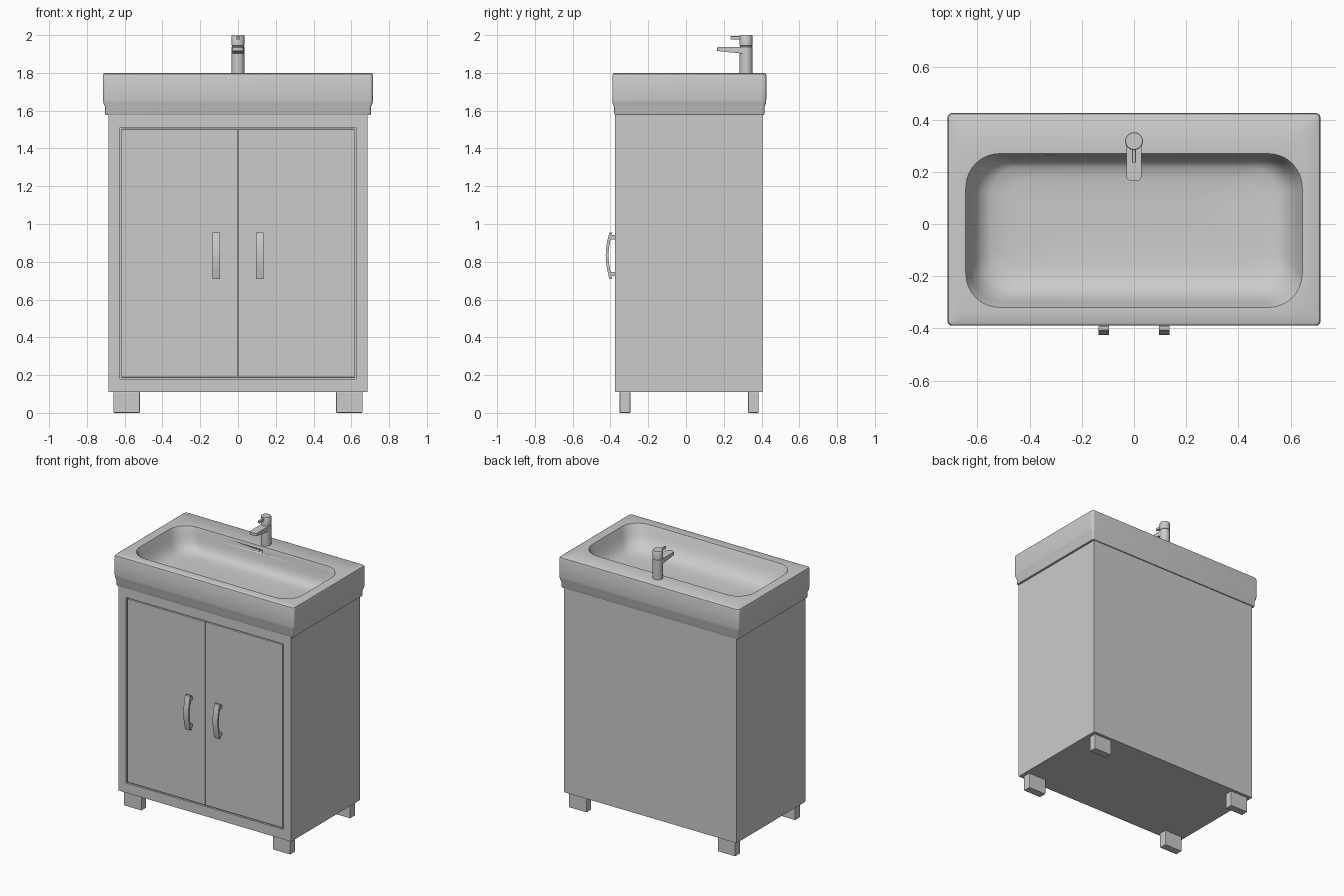
import bpy, bmesh, math

if "Cube" in bpy.data.objects:
    bpy.data.objects.remove(bpy.data.objects["Cube"])


def finish(name, bm, angle=None, bevel=0):
    bmesh.ops.recalc_face_normals(bm, faces=bm.faces[:])
    mesh = bpy.data.meshes.new(name)
    bm.to_mesh(mesh)
    bm.free()
    ob = bpy.data.objects.new(name, mesh)
    bpy.context.collection.objects.link(ob)
    if bevel:
        m = ob.modifiers.new("bevel", 'BEVEL')
        m.width, m.segments = bevel, 2
    if angle:
        bpy.ops.object.select_all(action='DESELECT')
        ob.select_set(True)
        bpy.context.view_layer.objects.active = ob
        bpy.ops.object.shade_smooth_by_angle(angle=math.radians(angle))
    return ob


def box_bm(x, y, z):
    bm = bmesh.new()
    bmesh.ops.create_cube(bm, size=1)
    for v in bm.verts:
        v.co = [lo + (c + .5) * (hi - lo) for c, (lo, hi) in zip(v.co, (x, y, z))]
    return bm


def box(name, x, y, z, bevel=0):
    return finish(name, box_bm(x, y, z), bevel=bevel)


def rounded_rect(hx, y0, y1, r, z, n=8):
    pts = []
    for q, (cx, cy) in enumerate([(hx - r, y1 - r), (r - hx, y1 - r),
                                  (r - hx, y0 + r), (hx - r, y0 + r)]):
        for i in range(n + 1):
            a = math.pi / 2 * (q + i / n)
            pts.append((cx + r * math.cos(a), cy + r * math.sin(a), z))
    return pts


def circle(cy, r, z, n=32):
    return [(r * math.cos(2 * math.pi * i / n), cy + r * math.sin(2 * math.pi * i / n), z)
            for i in range(n)]


def loft(name, rings, angle=35):
    bm = bmesh.new()
    loops = [[bm.verts.new(p) for p in ring] for ring in rings]
    for a, b in zip(loops, loops[1:]):
        for i in range(len(a)):
            j = (i + 1) % len(a)
            bm.faces.new((a[i], a[j], b[j], b[i]))
    bm.faces.new(loops[0])
    bm.faces.new(loops[-1])
    return finish(name, bm, angle)


# Cabinet with a shallow recess for the doors
bm = box_bm((-.685, .685), (-.375, .405), (.11, 1.585))
bm.normal_update()
front = next(f for f in bm.faces if f.normal.y < -.9)
bmesh.ops.inset_region(bm, faces=[front], thickness=.06)
for v in front.verts:
    v.co = (math.copysign(.625, v.co.x), -.375, .18 if v.co.z < 1 else 1.51)
new = bmesh.ops.extrude_discrete_faces(bm, faces=[front])['faces'][0]
bmesh.ops.translate(bm, verts=new.verts[:], vec=(0, .014, 0))
finish("cabinet", bm)

# Doors, handles and feet on each side
for s, side in ((-1, "left"), (1, "right")):
    box(f"{side}_door", sorted((s * .0015, s * .617)), (-.374, -.358), (.188, 1.502), .003)

    # bowed handle bar
    arc = [(.71 + .245 * i / 12, -.406 - .019 * math.sin(math.pi * i / 12)) for i in range(13)]
    outline = [(y, z) for z, y in arc] + [(y + .015, z) for z, y in reversed(arc)]
    loft(f"{side}_handle_bar", [[(s * .116 + dx, y, z) for y, z in outline]
                                for dx in (-.02, .02)], 30)
    for z, end in ((.735, "lower"), (.93, "upper")):
        box(f"{side}_handle_{end}_post", (s * .116 - .018, s * .116 + .018),
            (-.408, -.372), (z - .011, z + .011))

    for y, end in ((-.323, "front"), (.357, "back")):
        box(f"{end}_{side}_foot", sorted((s * .52, s * .66)), (y - .028, y + .028), (0, .112), .004)

# Basin: outer shell, rim and bowl as one loft (half width, y0, y1, radius, z)
sections = [
    (.70, -.377, .412, .008, 1.578), (.703, -.38, .415, .01, 1.584),
    (.703, -.38, .415, .01, 1.618), (.712, -.388, .423, .015, 1.638),
    (.715, -.39, .425, .018, 1.66), (.715, -.39, .425, .018, 1.785),
    (.712, -.387, .422, .018, 1.795), (.703, -.378, .413, .018, 1.80),
    (.645, -.32, .27, .13, 1.797), (.64, -.314, .266, .13, 1.785),
    (.628, -.30, .26, .13, 1.745), (.61, -.28, .252, .125, 1.70),
    (.585, -.25, .24, .12, 1.663), (.55, -.215, .218, .11, 1.643),
    (.48, -.16, .175, .09, 1.634), (.30, -.08, .10, .05, 1.63)]
basin = loft("basin", [rounded_rect(*s) for s in sections], 40)

# Overflow hole in the back wall of the bowl
cutter = loft("overflow_cutter", [[(x, y, 1.765 + z - .265) for x, z, _ in circle(.265, .012, 0, 20)]
                                  for y in (.2, .285)])
cutter.hide_render = True
cutter.hide_set(True)
cut = basin.modifiers.new("overflow", 'BOOLEAN')
cut.operation, cut.object = 'DIFFERENCE', cutter

# Tap: body with a seam and a cap, spout and lever
C = .318
loft("tap_body", [circle(C, r, z) for r, z in (
    (.034, 1.79), (.034, 1.938), (.031, 1.939), (.031, 1.943), (.034, 1.944),
    (.034, 1.997), (.032, 2.0))])
plan = [(.03, C), (.028, .19)] + [
    (.028 * math.cos(a), .178 - .014 * math.sin(a))
    for a in [math.pi * i / 12 for i in range(13)]] + [(-.028, .19), (-.03, C)]
loft("tap_spout", [[(x, y, 1.938 - .02 * max(0, .285 - y) - t * (.038 - .16 * max(0, .285 - y)))
                    for x, y in plan] for t in (1, 0)])
box("tap_lever", (-.007, .007), (.235, C), (1.977, 1.994), .002)
